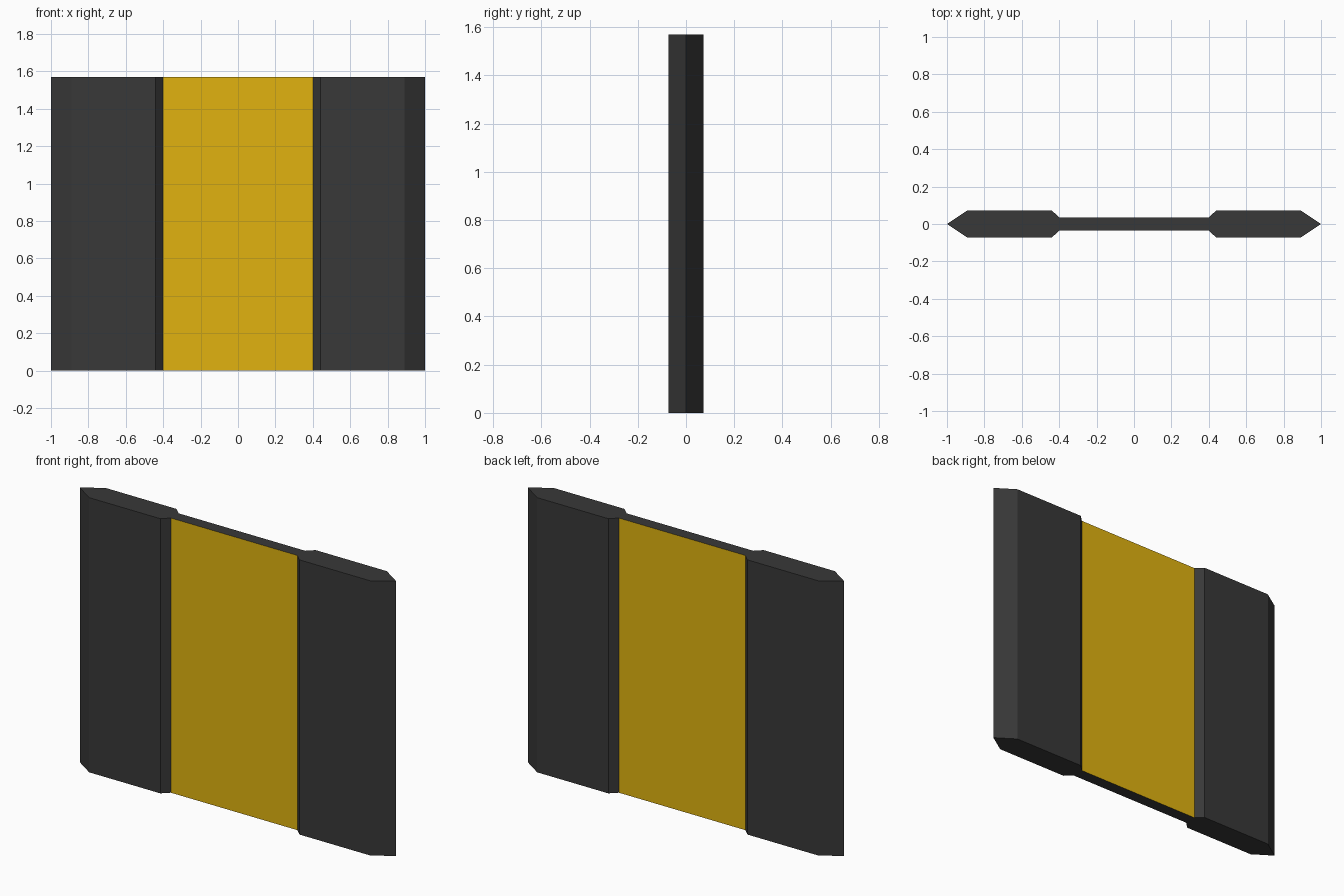
import bpy, bmesh

if "Cube" in bpy.data.objects:
    bpy.data.objects.remove(bpy.data.objects["Cube"])

HEIGHT = 1.57
HALF_WEB = 0.40


def material(name, color):
    mat = bpy.data.materials.new(name)
    mat.diffuse_color = color
    mat.use_nodes = True
    mat.node_tree.nodes["Principled BSDF"].inputs["Base Color"].default_value = mat.diffuse_color
    return mat


# One quarter of the plan outline: pointed tip, thick end block, thin centre web
quarter = [(1.0, 0.0), (0.89, 0.073), (0.44, 0.073), (HALF_WEB, 0.035)]
back = quarter + [(-x, y) for x, y in reversed(quarter)]
outline = back + [(-x, -y) for x, y in back[1:-1]]

# Extrude the closed outline upward
bm = bmesh.new()
base = bm.faces.new([bm.verts.new((x, y, 0)) for x, y in outline])
result = bmesh.ops.extrude_face_region(bm, geom=[base], use_keep_orig=True)
top = [v for v in result["geom"] if isinstance(v, bmesh.types.BMVert)]
bmesh.ops.translate(bm, verts=top, vec=(0, 0, HEIGHT))
bmesh.ops.recalc_face_normals(bm, faces=bm.faces)

# Yellow panels on the front and back of the centre web
for face in bm.faces:
    centre = face.calc_center_median()
    if abs(face.normal.y) > 0.99 and abs(centre.x) < 0.1:
        face.material_index = 1

mesh = bpy.data.meshes.new("wall_panel")
bm.to_mesh(mesh)
bm.free()
mesh.materials.append(material("dark_grey", (0.04, 0.04, 0.04, 1)))
mesh.materials.append(material("yellow", (0.75, 0.45, 0.005, 1)))
panel = bpy.data.objects.new("wall_panel", mesh)
bpy.context.collection.objects.link(panel)
